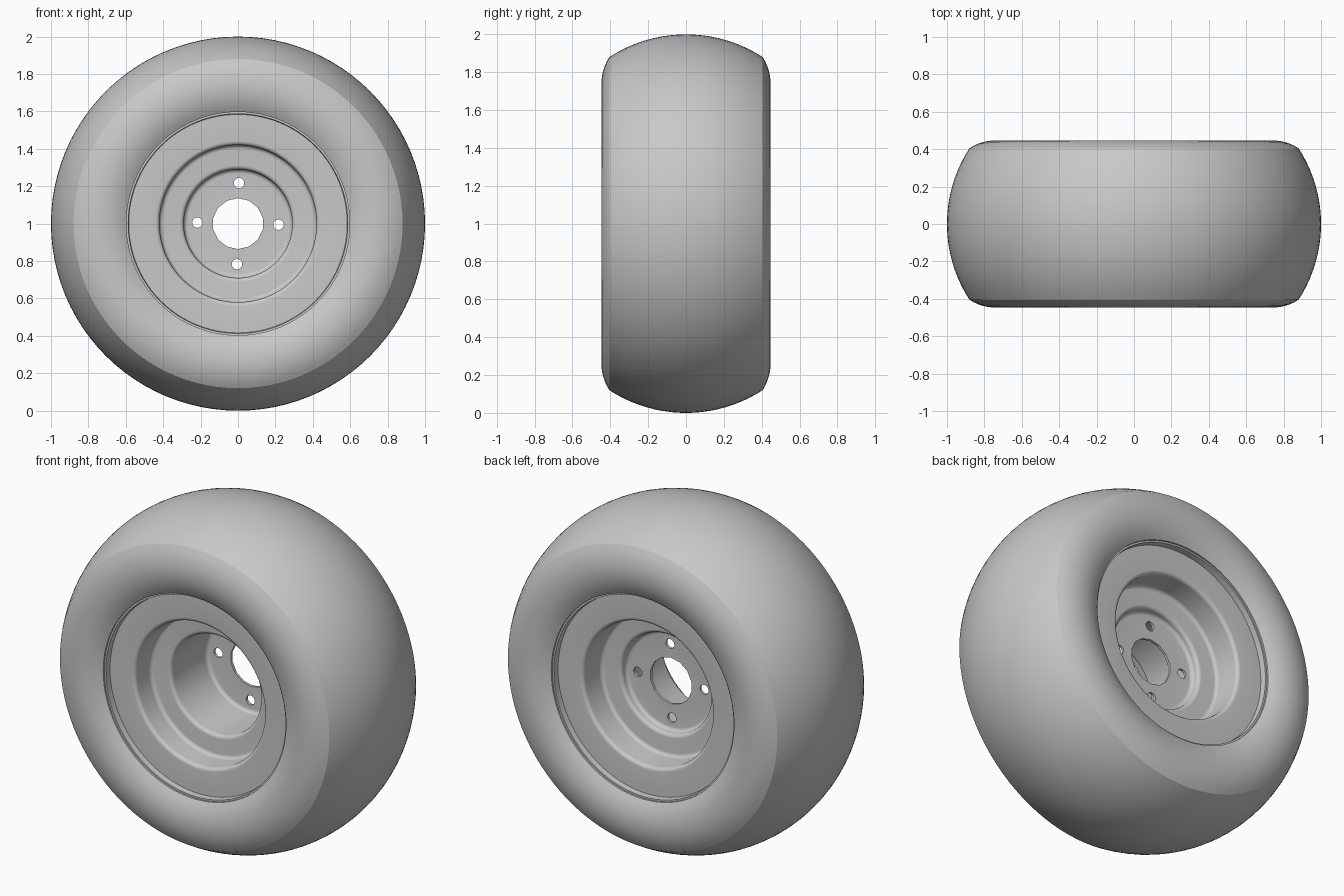
import bpy
import bmesh
from math import sin, cos, pi, radians, sqrt
from mathutils import Vector, Matrix

cube = bpy.data.objects.get("Cube")
if cube:
    bpy.data.objects.remove(cube)

grey = bpy.data.materials.new("plain grey")
grey.use_nodes = True
grey.diffuse_color = (0.58, 0.58, 0.58, 1)
grey.node_tree.nodes["Principled BSDF"].inputs["Base Color"].default_value = grey.diffuse_color

CENTRE = Vector((0, 0, 1))
SEGMENTS = 96


def lathe(name, profile):
    """Spin a closed (radius, y) outline around the wheel axle."""
    bm = bmesh.new()
    rings = []
    for i in range(SEGMENTS):
        a = 2 * pi * i / SEGMENTS
        rings.append([bm.verts.new((r * cos(a), y, 1 + r * sin(a))) for r, y in profile])
    n = len(profile)
    for i in range(SEGMENTS):
        p, q = rings[i], rings[(i + 1) % SEGMENTS]
        for j in range(n):
            k = (j + 1) % n
            bm.faces.new((p[j], p[k], q[k], q[j]))
    bmesh.ops.recalc_face_normals(bm, faces=bm.faces)
    mesh = bpy.data.meshes.new(name)
    bm.to_mesh(mesh)
    bm.free()
    mesh.materials.append(grey)
    obj = bpy.data.objects.new(name, mesh)
    bpy.context.collection.objects.link(obj)
    return obj


def bulge(a, b, height, steps):
    """Circular arc from a to b, raised by height to the left of the chord."""
    a, b = Vector(a), Vector(b)
    mid, half = (a + b) / 2, (b - a) / 2
    c = half.length
    radius = (c * c + height * height) / (2 * height)
    along = half.normalized()
    up = Vector((-along.y, along.x))
    points = []
    for i in range(steps + 1):
        t = c * (2 * i / steps - 1)
        points.append(mid + along * t + up * (sqrt(radius ** 2 - t * t) - radius + height))
    return [tuple(p) for p in points]


def fillet(points, size, steps=6):
    """Round the inner corners of an open right-angled outline."""
    out = [points[0]]
    for a, b, c in zip(points, points[1:], points[2:]):
        a, b, c = Vector(a), Vector(b), Vector(c)
        u, v = (a - b).normalized() * size, (c - b).normalized() * size
        for i in range(steps + 1):
            t = pi / 2 * i / steps
            out.append(tuple(b + u * (1 - sin(t)) + v * (1 - cos(t))))
    return out + [points[-1]]


def select_only(obj):
    bpy.ops.object.select_all(action='DESELECT')
    obj.select_set(True)
    bpy.context.view_layer.objects.active = obj


# Tyre: rounded tread between two bulging sidewalls
bead, shoulder, side = 0.597, 0.88, 0.405
back_wall = bulge((bead, side), (shoulder, side), 0.042, 12)
tread = bulge((shoulder, side), (shoulder, -side), 0.12, 24)
front_wall = [(r, -y) for r, y in reversed(back_wall)]
tyre = lathe("tyre", back_wall + tread[1:-1] + front_wall)

# Wheel rim: lip, flat flange and two stepped wells meeting at a thin disc
lip = [(0.6, 0.395), (0.587, 0.395), (0.584, 0.36)]


def well(step, disc):
    return fillet([(0.56, 0.36), (0.42, 0.36), (0.42, step),
                   (0.29, step), (0.29, disc), (0.1, disc)], 0.022)


front_side = [(r, -y) for r, y in lip + well(0.21, -0.125)]
back_side = lip + well(0.19, 0.14)
rim = lathe("wheel_rim", front_side + back_side[::-1])

# Hub opening and four bolt holes
bm = bmesh.new()
turn = Matrix.Rotation(pi / 2, 4, 'X')


def drill(x, z, radius, sides):
    place = Matrix.Translation(CENTRE + Vector((x, 0.13, z)))
    bmesh.ops.create_cone(bm, cap_ends=True, segments=sides, radius1=radius,
                          radius2=radius, depth=0.1, matrix=place @ turn)


drill(0, 0, 0.136, 14)
for i in range(4):
    a = i * pi / 2 - radians(1.5)
    drill(0.217 * cos(a), 0.217 * sin(a), 0.028, 16)
mesh = bpy.data.meshes.new("hole_cutter")
bm.to_mesh(mesh)
bm.free()
mesh.materials.append(grey)
cutter = bpy.data.objects.new("hole_cutter", mesh)
bpy.context.collection.objects.link(cutter)

cut = rim.modifiers.new("holes", 'BOOLEAN')
cut.operation = 'DIFFERENCE'
cut.solver = 'EXACT'
cut.object = cutter
select_only(rim)
bpy.ops.object.modifier_apply(modifier=cut.name)
bpy.data.objects.remove(cutter)

# Smooth shading with crisp edges
for part in (tyre, rim):
    select_only(part)
    bpy.ops.object.shade_smooth_by_angle(angle=radians(20))
